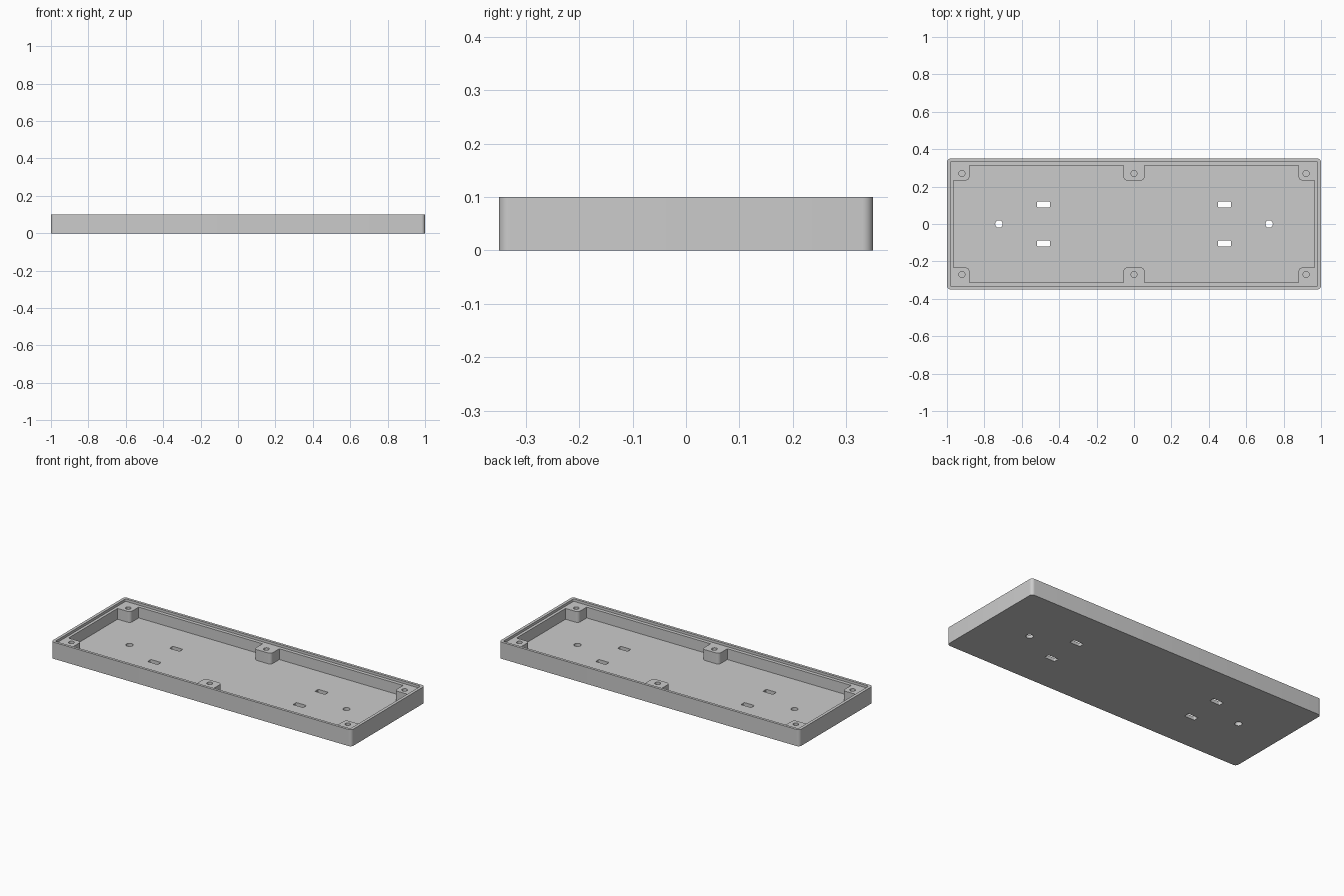
import bpy
import bmesh
import math
from mathutils import Vector

if "Cube" in bpy.data.objects:
    bpy.data.objects.remove(bpy.data.objects["Cube"], do_unlink=True)

grey = bpy.data.materials.new("plain grey")
grey.use_nodes = True
grey.diffuse_color = (0.6, 0.6, 0.6, 1)
grey.node_tree.nodes["Principled BSDF"].inputs["Base Color"].default_value = (0.6, 0.6, 0.6, 1)

HALF_X, HALF_Y, HEIGHT = 1.0, 0.35, 0.10
FLOOR, LEDGE = 0.02, 0.085      # tray floor and height of the lid ledge
CAV_X, CAV_Y = 0.965, 0.313     # pocket half size
BOSS_X, BOSS_Y, MID = 0.88, 0.233, 0.056


def fillet(points, steps=8):
    """Outline from (x, y, radius) corners, each square corner rounded."""
    out = []
    for i, (x, y, r) in enumerate(points):
        p = Vector((x, y))
        if r == 0:
            out.append(p)
            continue
        a = (Vector(points[i - 1][:2]) - p).normalized() * r
        b = (Vector(points[(i + 1) % len(points)][:2]) - p).normalized() * r
        for k in range(steps + 1):
            t = k / steps * math.pi / 2
            out.append(p + a * (1 - math.sin(t)) + b * (1 - math.cos(t)))
    return out


def rectangle(hx, hy, r, cx=0, cy=0):
    return fillet([(cx + sx * hx, cy + sy * hy, r)
                   for sx, sy in ((1, 1), (-1, 1), (-1, -1), (1, -1))])


def circle(cx, cy, r, n=32):
    return [Vector((cx + r * math.cos(i * math.tau / n), cy + r * math.sin(i * math.tau / n)))
            for i in range(n)]


def prism(name, outlines, z0, z1):
    bm = bmesh.new()
    for outline in outlines:
        face = bm.faces.new([bm.verts.new((p.x, p.y, z0)) for p in outline])
        new = bmesh.ops.extrude_face_region(bm, geom=[face])["geom"]
        bmesh.ops.translate(bm, vec=(0, 0, z1 - z0),
                            verts=[g for g in new if isinstance(g, bmesh.types.BMVert)])
    bmesh.ops.recalc_face_normals(bm, faces=bm.faces)
    mesh = bpy.data.meshes.new(name)
    bm.to_mesh(mesh)
    bm.free()
    mesh.materials.append(grey)
    obj = bpy.data.objects.new(name, mesh)
    bpy.context.collection.objects.link(obj)
    return obj


# Outer block with rounded upright corners
tray = prism("tray", [rectangle(HALF_X, HALF_Y, 0.02)], 0, HEIGHT)

# Pocket outline, stepping in around the corner and middle screw bosses
quarter = [(CAV_X, BOSS_Y, 0), (BOSS_X, BOSS_Y, 0.02), (BOSS_X, CAV_Y, 0),
           (MID, CAV_Y, 0), (MID, BOSS_Y, 0.02)]
half = quarter + [(-x, y, r) for x, y, r in reversed(quarter)]
pocket = fillet(half + [(x, -y, r) for x, y, r in reversed(half)])

# Screw holes in the bosses, then mounting holes and slots through the floor
screws = [circle(x, y, 0.016) for x in (-0.92, 0, 0.92) for y in (-0.27, 0.27)]
through = [circle(x, 0, 0.02) for x in (-0.722, 0.722)]
through += [rectangle(0.034, 0.016, 0.005, x, y) for x in (-0.484, 0.484) for y in (-0.104, 0.104)]

cutters = [
    prism("lid_recess_cutter", [rectangle(0.982, 0.334, 0.008)], LEDGE, HEIGHT + 0.05),
    prism("pocket_cutter", [pocket], FLOOR, HEIGHT + 0.04),
    prism("screw_hole_cutter", screws, FLOOR, HEIGHT + 0.03),
    prism("floor_hole_cutter", through, -0.05, HEIGHT + 0.02),
]
for cutter in cutters:
    mod = tray.modifiers.new(cutter.name, "BOOLEAN")
    mod.operation = "DIFFERENCE"
    mod.solver = "EXACT"
    mod.object = cutter

# Apply the cuts and tidy up
bpy.context.view_layer.objects.active = tray
tray.select_set(True)
for mod in list(tray.modifiers):
    bpy.ops.object.modifier_apply(modifier=mod.name)
for cutter in cutters:
    bpy.data.objects.remove(cutter, do_unlink=True)
bpy.ops.object.shade_smooth_by_angle(angle=math.radians(30))
